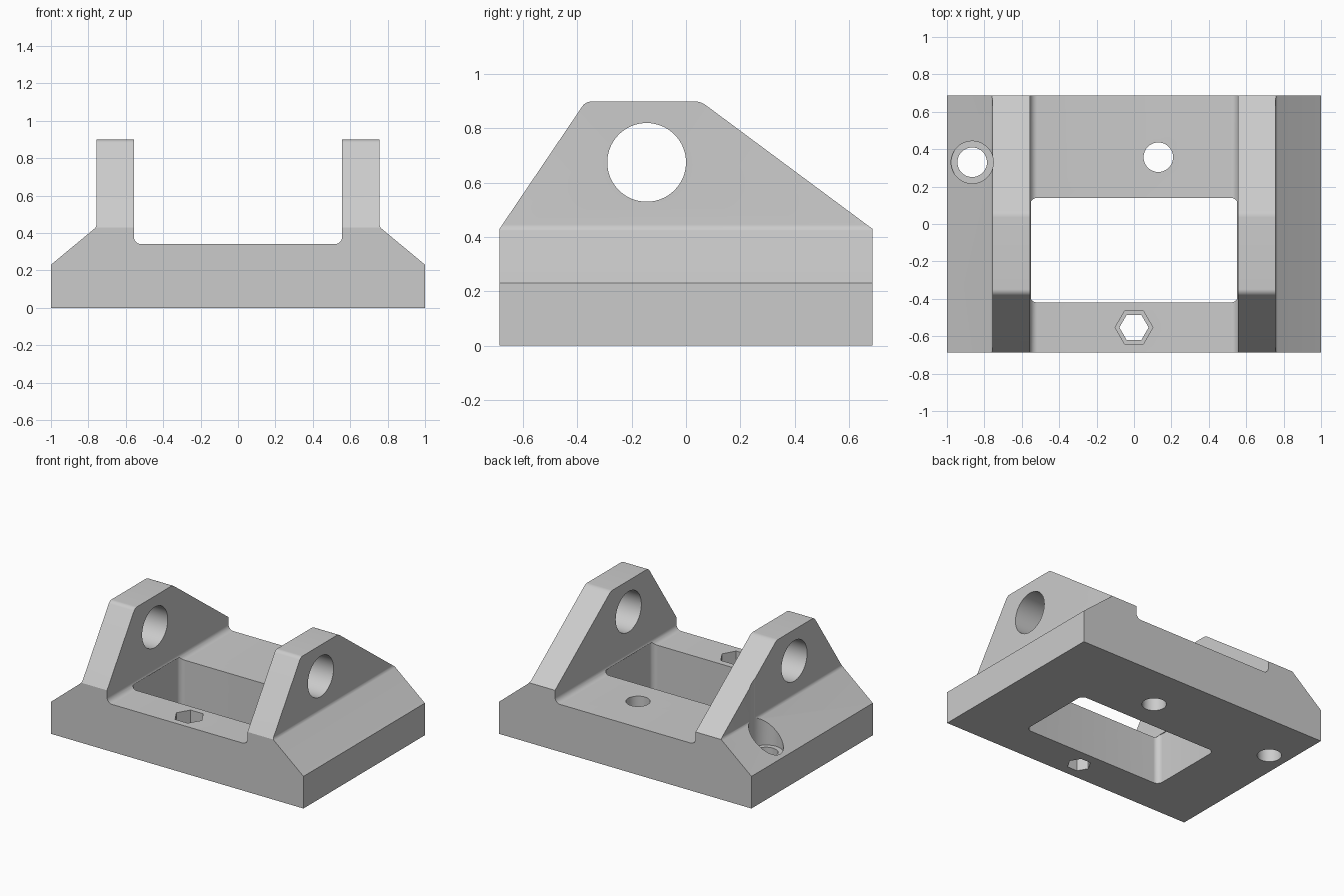
import bpy, bmesh, math
from mathutils import Vector, Matrix

if "Cube" in bpy.data.objects:
    bpy.data.objects.remove(bpy.data.objects["Cube"])

def rounded(corners, steps=6):
    """Corners are (u, v, fillet radius); returns the filleted outline."""
    out = []
    for i, (u, v, r) in enumerate(corners):
        p = Vector((u, v))
        if r == 0:
            out.append(p)
            continue
        a = (Vector(corners[i - 1][:2]) - p).normalized()
        b = (Vector(corners[(i + 1) % len(corners)][:2]) - p).normalized()
        half = a.angle(b) / 2
        c = p + (a + b).normalized() * r / math.sin(half)
        t = r / math.tan(half)
        s, e = p + a * t - c, p + b * t - c
        for k in range(steps + 1):
            d = s.lerp(e, k / steps).normalized()
            out.append(c + d * r)
    return out

def circle(u, v, r, n=48):
    return [Vector((u + r * math.cos(2 * math.pi * k / n),
                    v + r * math.sin(2 * math.pi * k / n))) for k in range(n)]

AXES = {'x': lambda u, v, w: (w, u, v),
        'y': lambda u, v, w: (u, w, v),
        'z': lambda u, v, w: (u, v, w)}

def prism(name, outline, axis, lo, hi):
    bm = bmesh.new()
    place = AXES[axis]
    ends = [[bm.verts.new(place(p.x, p.y, w)) for p in outline] for w in (lo, hi)]
    n = len(outline)
    bm.faces.new(ends[0])
    bm.faces.new(ends[1])
    for i in range(n):
        j = (i + 1) % n
        bm.faces.new((ends[0][i], ends[0][j], ends[1][j], ends[1][i]))
    bmesh.ops.recalc_face_normals(bm, faces=bm.faces)
    me = bpy.data.meshes.new(name)
    bm.to_mesh(me)
    bm.free()
    ob = bpy.data.objects.new(name, me)
    bpy.context.collection.objects.link(ob)
    return ob

def combine(target, tool, operation='DIFFERENCE'):
    mod = target.modifiers.new(tool.name, 'BOOLEAN')
    mod.operation, mod.solver, mod.object = operation, 'EXACT', tool
    bpy.context.view_layer.objects.active = target
    bpy.ops.object.modifier_apply(modifier=mod.name)
    bpy.data.objects.remove(tool)

# Front profile: sloped base flanges, two upright ears and a filleted channel
half = [(1, 0, 0), (1, 0.23, 0), (0.757, 0.432, 0.03), (0.757, 0.9, 0),
        (0.557, 0.9, 0), (0.557, 0.34, 0.04)]
front = half + [(-u, v, r) for u, v, r in reversed(half)]
bracket = prism("bearing_bracket", rounded(front), 'y', -0.687, 0.687)

# Side profile trims the ears to their tapered shape
side = [(-0.8, -0.1, 0), (0.8, -0.1, 0), (0.8, 0.43 - 0.113 * 0.742, 0),
        (0.055, 0.899, 0.06), (-0.37, 0.899, 0.04), (-0.8, 0.43 - 0.113 * 1.48, 0)]
combine(bracket, prism("side_trim", rounded(side), 'x', -1.2, 1.2), 'INTERSECT')

# Cross bore through both ears
combine(bracket, prism("cross_bore", circle(-0.145, 0.675, 0.145, 64), 'x', -1.2, 1.2))

# Rectangular window in the floor
window = [(-0.557, -0.42, 0.04), (0.557, -0.42, 0.04),
          (0.557, 0.14, 0.04), (-0.557, 0.14, 0.04)]
combine(bracket, prism("window", rounded(window), 'z', -0.2, 0.36))

# Screw hole, counterbored hole and stepped hexagonal hole
for name, outline, lo in (
        ("floor_hole", circle(0.13, 0.357, 0.079), -0.2),
        ("flange_hole", circle(-0.865, 0.33, 0.079), -0.2),
        ("counterbore", circle(-0.865, 0.33, 0.113), 0.23),
        ("hex_hole", circle(0, -0.553, 0.078, 6), -0.2),
        ("hex_recess", circle(0, -0.553, 0.101, 6), 0.23)):
    combine(bracket, prism(name, outline, 'z', lo, 1.2))

# Smooth fillets and bores, crisp edges elsewhere
bpy.ops.object.select_all(action='DESELECT')
bracket.select_set(True)
bpy.context.view_layer.objects.active = bracket
bpy.ops.object.shade_smooth_by_angle(angle=math.radians(25))
